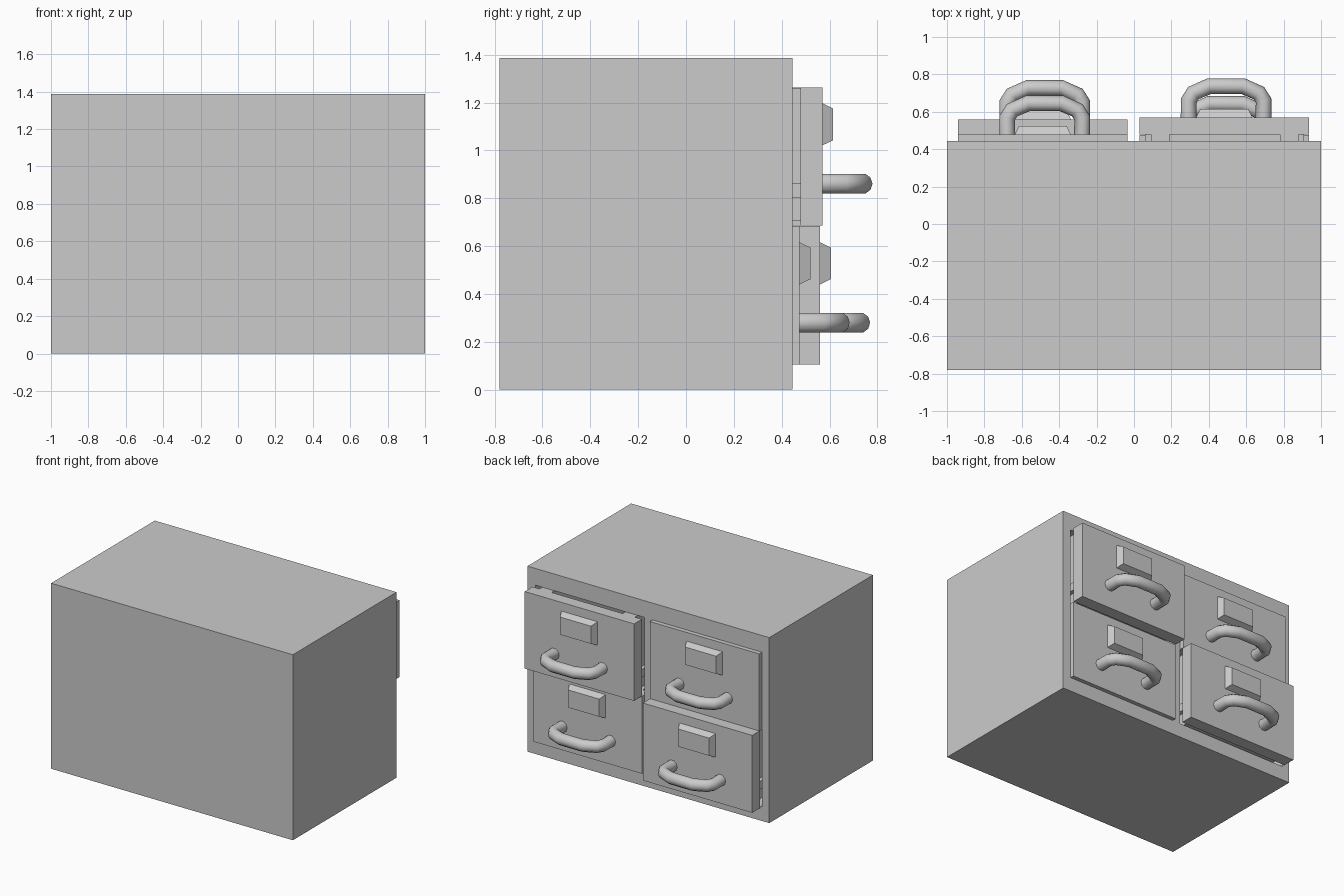
import bpy, bmesh, math
from mathutils import Vector

if "Cube" in bpy.data.objects:
    bpy.data.objects.remove(bpy.data.objects["Cube"], do_unlink=True)

GREY = (0.6, 0.6, 0.6, 1)
metal = bpy.data.materials.new("grey_metal")
metal.use_nodes = True
metal.diffuse_color = GREY
metal.node_tree.nodes["Principled BSDF"].inputs["Base Color"].default_value = GREY


def finish(name, bm):
    bmesh.ops.recalc_face_normals(bm, faces=bm.faces)
    mesh = bpy.data.meshes.new(name)
    bm.to_mesh(mesh)
    bm.free()
    mesh.materials.append(metal)
    obj = bpy.data.objects.new(name, mesh)
    bpy.context.collection.objects.link(obj)
    return obj


def box(name, x, y, z, taper=0):
    """Box from ranges; taper shrinks the outer (+y) face."""
    bm = bmesh.new()
    bmesh.ops.create_cube(bm, size=1)
    for v in bm.verts:
        outer = v.co.y > 0
        t = taper if outer else 0
        v.co = [r[1] - t if c > 0 else r[0] + t for c, r in zip(v.co, (x, (y[0], y[1]), z))]
        if outer:
            v.co.y = y[1]
    return finish(name, bm)


def handle(name, cx, y, z, radius=0.043, sides=10):
    """Bent tube swept along an arch in the horizontal plane."""
    half = [(0.2, -0.01), (0.2, 0.09), (0.175, 0.13), (0.09, 0.167)]
    path = [Vector((-px, py, 0)) for px, py in half]
    path += [Vector((px, py, 0)) for px, py in reversed(half)]
    bm = bmesh.new()
    rings = []
    for i, p in enumerate(path):
        a = (p - path[max(i - 1, 0)]).normalized()
        b = (path[min(i + 1, len(path) - 1)] - p).normalized()
        tangent = (a + b).normalized()
        side = Vector((tangent.y, -tangent.x, 0))
        ring = []
        for k in range(sides):
            t = math.tau * k / sides
            off = side * math.cos(t) + Vector((0, 0, math.sin(t)))
            ring.append(bm.verts.new(p + off * radius + Vector((cx, y, z))))
        rings.append(ring)
    for r, s in zip(rings, rings[1:]):
        for k in range(sides):
            n = (k + 1) % sides
            bm.faces.new((r[k], r[n], s[n], s[k]))
    bm.faces.new(rings[0])
    bm.faces.new(rings[-1])
    obj = finish(name, bm)
    bpy.ops.object.select_all(action="DESELECT")
    obj.select_set(True)
    bpy.context.view_layer.objects.active = obj
    bpy.ops.object.shade_smooth_by_angle(angle=math.radians(60))


# Cabinet body with one tall opening per column
FACE = 0.445
columns = {"right": (-0.94, -0.035), "left": (0.03, 0.935)}
rows = {"lower": (0.105, 0.684), "upper": (0.686, 1.262)}
cabinet = box("cabinet_body", (-1, 1), (-0.78, FACE), (0, 1.387))
cutters = []
for side, xs in columns.items():
    cutter = box("opening_cutter", xs, (-0.7, 0.6), (0.105, 1.262))
    cutter.hide_render = True
    cutters.append(cutter)
    mod = cabinet.modifiers.new("opening", "BOOLEAN")
    mod.object = cutter
    mod.solver = "EXACT"
bpy.context.view_layer.objects.active = cabinet
for mod in list(cabinet.modifiers):
    bpy.ops.object.modifier_apply(modifier=mod.name)
for cutter in cutters:
    bpy.data.objects.remove(cutter, do_unlink=True)

# Drawers: front plate, tray, runners, label holder and handle
reach = {("left", "upper"): 0.57, ("right", "upper"): 0.478,
         ("left", "lower"): 0.475, ("right", "lower"): 0.56}
for (side, row), front in reach.items():
    x0, x1 = columns[side]
    z0, z1 = rows[row]
    tag = f"{row}_{side}"
    back = front - 0.092
    cx = (x0 + x1) / 2
    box(f"drawer_front_{tag}", (x0, x1), (back, front), (z0, z1))
    # Tray walls, floor and back
    inner, outer = (x0 + 0.16, x1 - 0.155), (x0 + 0.06, x1 - 0.055)
    rear = back - 1.0
    box(f"tray_wall_a_{tag}", (outer[0], inner[0]), (rear, back), (z0 + 0.02, z1 - 0.002))
    box(f"tray_wall_b_{tag}", (inner[1], outer[1]), (rear, back), (z0 + 0.02, z1 - 0.002))
    box(f"tray_floor_{tag}", inner, (rear, back), (z0 + 0.02, z0 + 0.1))
    box(f"tray_back_{tag}", inner, (rear, rear + 0.08), (z0 + 0.1, z1 - 0.002))
    # Runners on both outer sides of the tray
    for end, xs in (("a", (outer[0] - 0.03, outer[0])), ("b", (outer[1], outer[1] + 0.03))):
        box(f"runner_{end}_{tag}", xs, (rear, back), (z0 + 0.115, z0 + 0.175))
    zl = z0 + 0.423
    box(f"label_holder_{tag}", (cx - 0.15, cx + 0.15), (front, front + 0.045),
        (zl - 0.088, zl + 0.088), taper=0.022)
    handle(f"handle_{tag}", cx + 0.01, front, z0 + 0.175)
